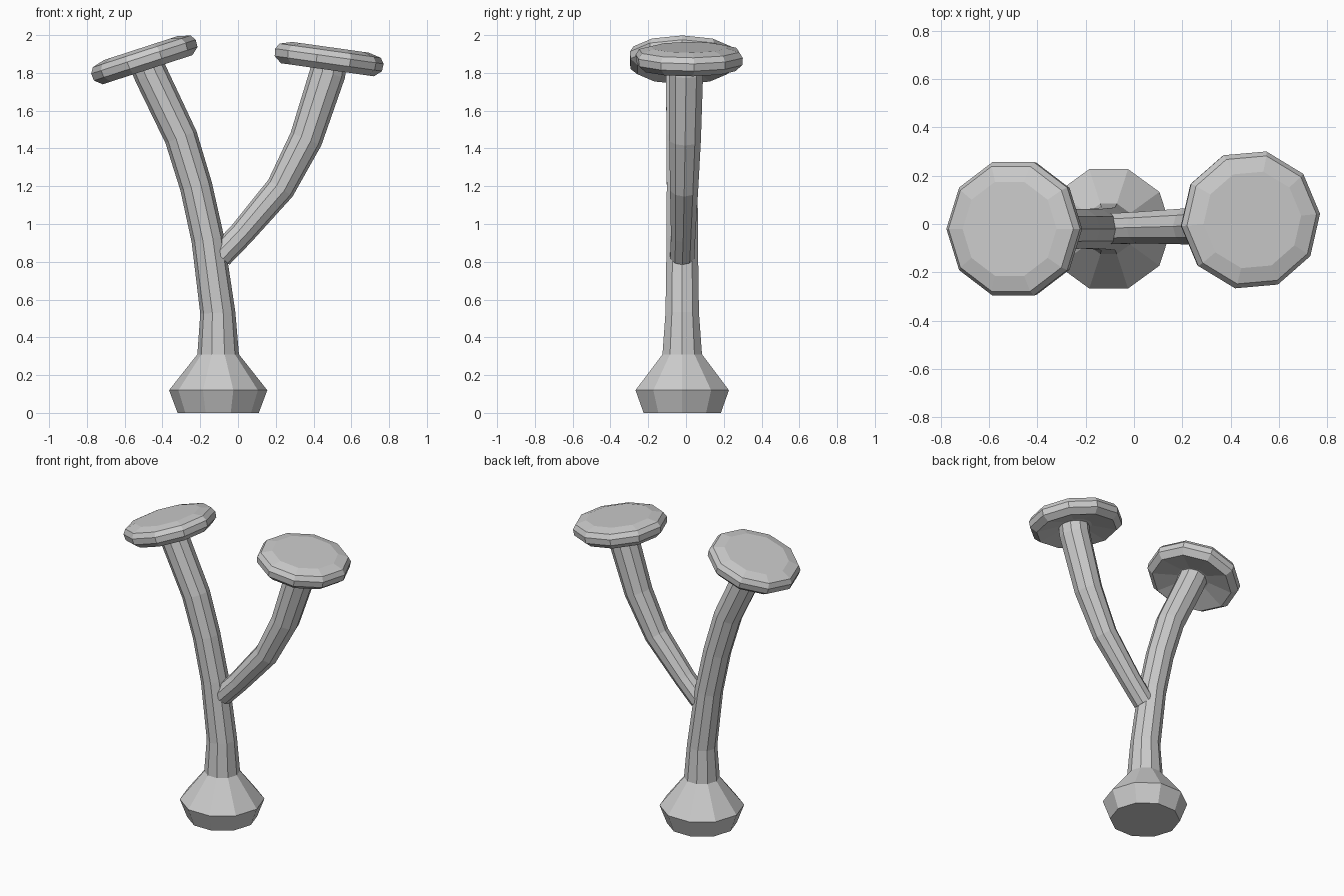
import bpy, bmesh, math
from mathutils import Matrix, Vector

if "Cube" in bpy.data.objects:
    bpy.data.objects.remove(bpy.data.objects["Cube"], do_unlink=True)

SIDES = 10

grey = bpy.data.materials.new("plain grey")
grey.use_nodes = True
colour = (0.6, 0.6, 0.6, 1)
grey.diffuse_color = colour
grey.node_tree.nodes["Principled BSDF"].inputs["Base Color"].default_value = colour


def loft(name, rings):
    """Skin flat-faced rings given as (centre, radius, lean in degrees, turn in degrees)."""
    bm = bmesh.new()
    loops = []
    for centre, radius, lean, turn in rings:
        place = Matrix.Translation(centre) @ Matrix.Rotation(math.radians(lean), 4, 'Y')
        loop = []
        for i in range(SIDES):
            a = 2 * math.pi * i / SIDES + math.radians(turn)
            loop.append(bm.verts.new(place @ Vector((radius * math.cos(a), radius * math.sin(a), 0))))
        loops.append(loop)
    for low, high in zip(loops, loops[1:]):
        for i in range(SIDES):
            j = (i + 1) % SIDES
            bm.faces.new((low[i], low[j], high[j], high[i]))
    bm.faces.new(loops[0][::-1])
    bm.faces.new(loops[-1])
    bmesh.ops.recalc_face_normals(bm, faces=bm.faces)
    mesh = bpy.data.meshes.new(name)
    bm.to_mesh(mesh)
    bm.free()
    mesh.materials.append(grey)
    obj = bpy.data.objects.new(name, mesh)
    bpy.context.collection.objects.link(obj)
    return obj


def stalk(name, points):
    """Loft along (x, y, z, radius, lean) points."""
    return loft(name, [((x, y, z), r, lean, 0) for x, y, z, r, lean in points])


def cap(name, centre, lean, turn):
    """Flat mushroom cap with a hollowed underside, tilted about its centre."""
    profile = [(0.10, -0.025), (0.25, -0.06), (0.288, -0.027),
               (0.291, 0.012), (0.272, 0.042), (0.205, 0.06)]
    axis = Matrix.Rotation(math.radians(lean), 3, 'Y') @ Vector((0, 0, 1))
    return loft(name, [(Vector(centre) + axis * h, r, lean, turn) for r, h in profile])


# Bulb and main stem in one skin
stalk("bulb_and_main_stem", [
    (-0.105, -0.02, 0.0, 0.215, 0),
    (-0.105, -0.02, 0.12, 0.26, 0),
    (-0.105, -0.02, 0.31, 0.11, 0),
    (-0.107, -0.02, 0.53, 0.093, -3),
    (-0.160, -0.02, 0.92, 0.087, -11),
    (-0.222, -0.02, 1.20, 0.086, -15),
    (-0.302, -0.02, 1.46, 0.088, -21),
    (-0.460, -0.02, 1.79, 0.09, -24),
    (-0.490, -0.02, 1.86, 0.09, -18)])

# Side branch, widening upwards
stalk("side_branch", [
    (-0.095, -0.02, 0.83, 0.067, 43),
    (0.02, -0.015, 0.95, 0.068, 42),
    (0.225, -0.01, 1.19, 0.078, 35),
    (0.36, -0.005, 1.45, 0.088, 23),
    (0.475, 0.0, 1.80, 0.095, 17),
    (0.482, 0.0, 1.86, 0.095, 8)])

# Caps
cap("right_cap", (-0.497, -0.02, 1.874), -18, 0)
cap("left_cap", (0.482, 0.017, 1.876), 8, 5)
